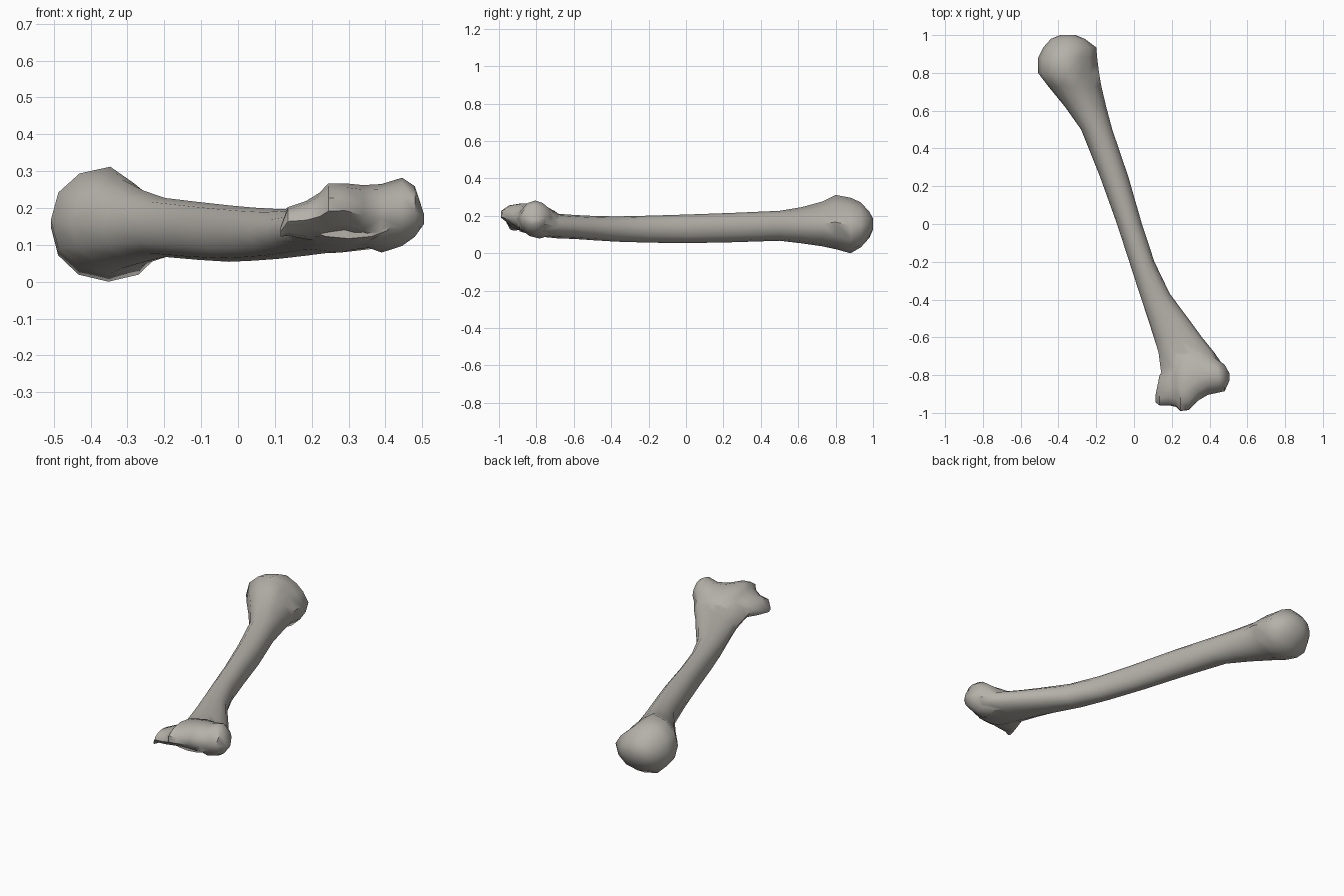
import bpy, bmesh, math

if "Cube" in bpy.data.objects:
    bpy.data.objects.remove(bpy.data.objects["Cube"])

SIDES = 12


def loft(name, rings):
    """Skin closed rings of points and cap both ends."""
    bm = bmesh.new()
    loops = [[bm.verts.new(p) for p in ring] for ring in rings]
    for a, b in zip(loops, loops[1:]):
        for i in range(SIDES):
            j = (i + 1) % SIDES
            bm.faces.new((a[i], a[j], b[j], b[i]))
    bm.faces.new(loops[0])
    bm.faces.new(loops[-1])
    bmesh.ops.recalc_face_normals(bm, faces=bm.faces[:])
    mesh = bpy.data.meshes.new(name)
    bm.to_mesh(mesh)
    bm.free()
    obj = bpy.data.objects.new(name, mesh)
    bpy.context.collection.objects.link(obj)
    return obj


def oval(u0, u1, v0, v1, shear=0.0, cut=0.0, power=0.95):
    """Oval filling the box, sheared along u, with its upper right flattened."""
    pts = []
    for i in range(SIDES):
        t = 2 * math.pi * i / SIDES
        c, s = math.cos(t), math.sin(t)
        k = 1 - cut * math.sin(2 * t) if c > 0 and s > 0 else 1
        c = k * math.copysign(abs(c) ** power, c)
        s = k * math.copysign(abs(s) ** power, s)
        v = (v1 - v0) / 2 * s
        pts.append(((u0 + u1) / 2 + (u1 - u0) / 2 * c + shear * v,
                    (v0 + v1) / 2 + v))
    return pts


# Shaft with the rounded head: y, x range, z range, upper right cut
shaft_sections = [
    (1.00, -0.39, -0.31, 0.13, 0.19, 0),
    (0.98, -0.44, -0.26, 0.085, 0.225, 0.05),
    (0.935, -0.48, -0.20, 0.035, 0.275, 0.15),
    (0.88, -0.508, -0.195, 0.003, 0.30, 0.2),
    (0.80, -0.508, -0.185, 0.025, 0.315, 0.25),
    (0.73, -0.455, -0.173, 0.04, 0.28, 0.2),
    (0.62, -0.365, -0.147, 0.056, 0.25, 0.1),
    (0.50, -0.28, -0.115, 0.07, 0.23, 0),
    (0.25, -0.18, -0.03, 0.062, 0.219, 0),
    (0.00, -0.09, 0.042, 0.057, 0.21, 0),
    (-0.20, -0.025, 0.108, 0.06, 0.204, 0),
    (-0.37, 0.03, 0.19, 0.065, 0.20, 0),
    (-0.50, 0.073, 0.287, 0.073, 0.203, 0),
    (-0.60, 0.105, 0.36, 0.08, 0.208, 0),
    (-0.68, 0.13, 0.425, 0.082, 0.214, 0),
    (-0.76, 0.14, 0.48, 0.09, 0.228, 0),
    (-0.82, 0.15, 0.475, 0.10, 0.225, 0),
    (-0.89, 0.18, 0.42, 0.12, 0.21, 0),
]
shaft = loft("bone", [[(x, y, z) for x, z in oval(x0, x1, z0, z1, 0, cut)]
                      for y, x0, x1, z0, z1, cut in shaft_sections])

# Knobbly joint end, skinned sideways: x, y range, z range, shear
joint_sections = [
    (0.115, -0.945, -0.90, 0.125, 0.15, 0),
    (0.135, -0.96, -0.80, 0.128, 0.205, -0.2),
    (0.185, -0.96, -0.74, 0.118, 0.222, -0.3),
    (0.222, -0.968, -0.70, 0.115, 0.245, -0.5),
    (0.245, -0.99, -0.68, 0.118, 0.27, -0.6),
    (0.29, -0.985, -0.66, 0.122, 0.27, -0.6),
    (0.34, -0.935, -0.66, 0.10, 0.265, -0.3),
    (0.39, -0.905, -0.68, 0.082, 0.268, -0.1),
    (0.445, -0.893, -0.72, 0.10, 0.285, 0),
    (0.48, -0.885, -0.745, 0.125, 0.262, 0),
    (0.505, -0.83, -0.79, 0.16, 0.185, 0),
]
joint = loft("joint_end",
             [[(x, y, z) for y, z in oval(y0, y1, z0, z1, sh, 0, 1.1)]
              for x, y0, y1, z0, z1, sh in joint_sections])

# Merge into one surface and smooth the shading
union = shaft.modifiers.new("join", 'BOOLEAN')
union.operation = 'UNION'
union.solver = 'EXACT'
union.object = joint
bpy.context.view_layer.objects.active = shaft
bpy.ops.object.select_all(action='DESELECT')
shaft.select_set(True)
bpy.ops.object.modifier_apply(modifier=union.name)
bpy.data.objects.remove(joint)
bpy.ops.object.shade_smooth_by_angle(angle=math.radians(50))

# Dull warm grey bone colour
mat = bpy.data.materials.new("bone_grey")
mat.diffuse_color = (0.46, 0.44, 0.40, 1)
mat.use_nodes = True
mat.node_tree.nodes["Principled BSDF"].inputs["Base Color"].default_value = mat.diffuse_color
shaft.data.materials.clear()
shaft.data.materials.append(mat)
for p in shaft.data.polygons:
    p.material_index = 0

# Rest on the floor
low = min(v.co.z for v in shaft.data.vertices)
for v in shaft.data.vertices:
    v.co.z -= low
